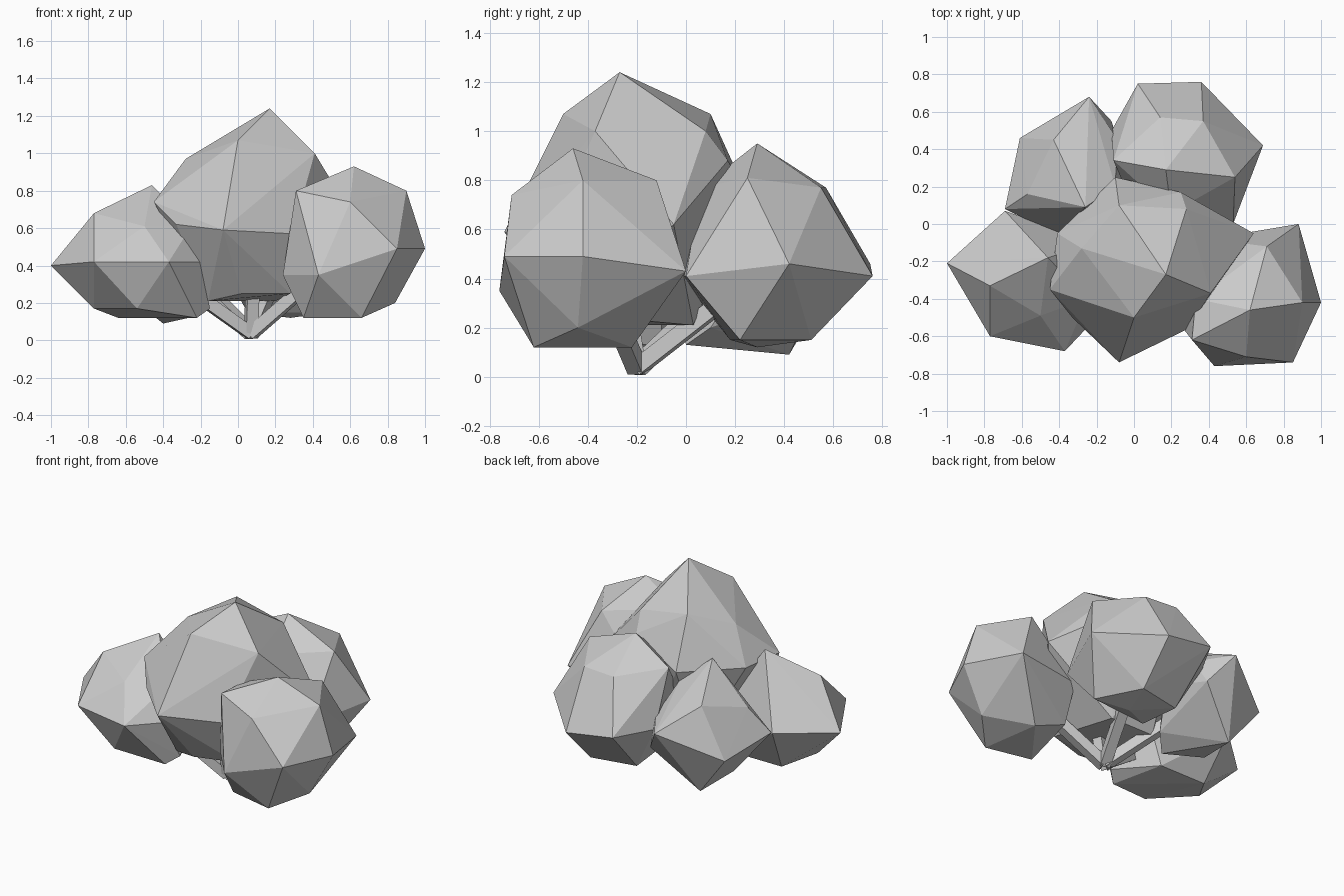
import bpy
import bmesh
from mathutils import Vector

default_cube = bpy.data.objects.get("Cube")
if default_cube:
    bpy.data.objects.remove(default_cube, do_unlink=True)


def make_material(name, colour):
    material = bpy.data.materials.new(name)
    material.use_nodes = True
    material.diffuse_color = colour
    shader = material.node_tree.nodes["Principled BSDF"]
    shader.inputs["Base Color"].default_value = colour
    shader.inputs["Roughness"].default_value = 0.9
    return material


GREY = make_material("plain grey", (0.6, 0.6, 0.6, 1))


def add_object(name, bm):
    bmesh.ops.recalc_face_normals(bm, faces=bm.faces)
    mesh = bpy.data.meshes.new(name)
    bm.to_mesh(mesh)
    bm.free()
    mesh.materials.append(GREY)
    obj = bpy.data.objects.new(name, mesh)
    bpy.context.collection.objects.link(obj)
    return obj


def leaf_clump(name, *tiers):
    """Faceted boulder of leaves skinned over (height, outline) tiers."""
    bm = bmesh.new()
    for height, outline in tiers:
        for x, y in outline:
            bm.verts.new((x, y, height))
    hull = bmesh.ops.convex_hull(bm, input=bm.verts)
    loose = {g for g in hull["geom_interior"] + hull["geom_unused"]
             if isinstance(g, bmesh.types.BMVert)}
    bmesh.ops.delete(bm, geom=list(loose), context="VERTS")
    return add_object(name, bm)


def branch(name, start, end, thickness):
    """Square stick running from start to end."""
    start, end = Vector(start), Vector(end)
    direction = end - start
    bm = bmesh.new()
    bmesh.ops.create_cube(bm, size=1)
    bmesh.ops.scale(bm, vec=(thickness, thickness, direction.length), verts=bm.verts)
    obj = add_object(name, bm)
    obj.location = (start + end) / 2
    obj.rotation_mode = "QUATERNION"
    obj.rotation_quaternion = direction.to_track_quat("Z", "Y")
    return obj


# Tall middle clump
leaf_clump(
    "centre_clump",
    (1.24, [(0.17, -0.27)]),
    (1.07, [(0, -0.5), (-0.08, 0.1)]),
    (1.0, [(0.41, -0.37), (0.28, 0.08)]),
    (0.97, [(-0.28, -0.13)]),
    (0.88, [(0.25, 0.17)]),
    (0.74, [(-0.45, -0.35), (-0.41, -0.05), (-0.1, 0.25)]),
    (0.62, [(-0.33, -0.5), (0.64, -0.05)]),
    (0.59, [(-0.08, -0.74)]),
    (0.57, [(0.29, -0.56)]),
    (0.25, [(0.02, -0.5), (0.28, -0.42)]),
    (0.21, [(-0.16, -0.42), (0.2, 0.03), (-0.12, 0.03)]),
)

# Front clump on the model's left
leaf_clump(
    "front_left_clump",
    (0.93, [(0.62, -0.46)]),
    (0.8, [(0.9, -0.42), (0.71, -0.12), (0.31, -0.62), (0.33, -0.4)]),
    (0.74, [(0.6, -0.71)]),
    (0.49, [(1, -0.42), (0.85, -0.74)]),
    (0.43, [(0.88, 0), (0.4, -0.08)]),
    (0.35, [(0.43, -0.76), (0.24, -0.53)]),
    (0.2, [(0.84, -0.44), (0.38, -0.2)]),
    (0.12, [(0.66, -0.62), (0.35, -0.55), (0.6, -0.22)]),
)

# Front clump on the model's right
leaf_clump(
    "front_right_clump",
    (0.83, [(-0.46, -0.18)]),
    (0.68, [(-0.77, -0.33)]),
    (0.61, [(-0.5, -0.49), (-0.25, -0.4)]),
    (0.42, [(-0.77, -0.6), (-0.37, -0.68), (-0.69, 0.07), (-0.2, -0.5), (-0.2, -0.1)]),
    (0.4, [(-1, -0.21)]),
    (0.17, [(-0.77, -0.3), (-0.54, -0.54), (-0.15, -0.4)]),
    (0.12, [(-0.22, -0.46), (-0.64, -0.1), (-0.3, -0.1)]),
)

# Back clump on the model's left
leaf_clump(
    "back_left_clump",
    (0.95, [(0.17, 0.29)]),
    (0.81, [(0.54, 0.25), (-0.11, 0.34)]),
    (0.77, [(0.14, 0.57), (0.37, 0.55), (0.2, 0.06)]),
    (0.46, [(0.69, 0.42), (0.02, 0.75), (-0.12, 0.5)]),
    (0.41, [(0.53, 0), (0.36, 0.76), (0.05, -0.03)]),
    (0.15, [(0.5, 0.22), (0.35, 0.51), (0.05, 0.45), (0.08, 0.18)]),
    (0.12, [(0.28, 0.29)]),
)

# Back clump on the model's right
leaf_clump(
    "back_right_clump",
    (0.82, [(-0.26, 0.09)]),
    (0.68, [(-0.43, 0.45), (-0.1, 0.2)]),
    (0.6, [(-0.57, 0.16)]),
    (0.53, [(-0.24, 0.68), (-0.09, 0.45)]),
    (0.43, [(-0.69, 0.08), (-0.05, 0.25), (-0.4, -0.06)]),
    (0.36, [(-0.61, 0.46), (-0.12, 0.55)]),
    (0.2, [(-0.12, 0.1)]),
    (0.13, [(-0.45, 0.13), (-0.22, 0)]),
    (0.09, [(-0.4, 0.42)]),
)

# Sticks fanning out of a common root
ROOT = (0.07, -0.2, 0.035)
TIPS = {
    "centre_branch": (0.08, -0.25, 0.35),
    "front_left_branch": (0.42, -0.33, 0.34),
    "front_right_branch": (-0.33, -0.3, 0.32),
    "back_left_branch": (0.18, 0.14, 0.3),
    "back_right_branch": (-0.22, 0.1, 0.32),
}
for branch_name, tip in TIPS.items():
    branch(branch_name, ROOT, tip, 0.065)
